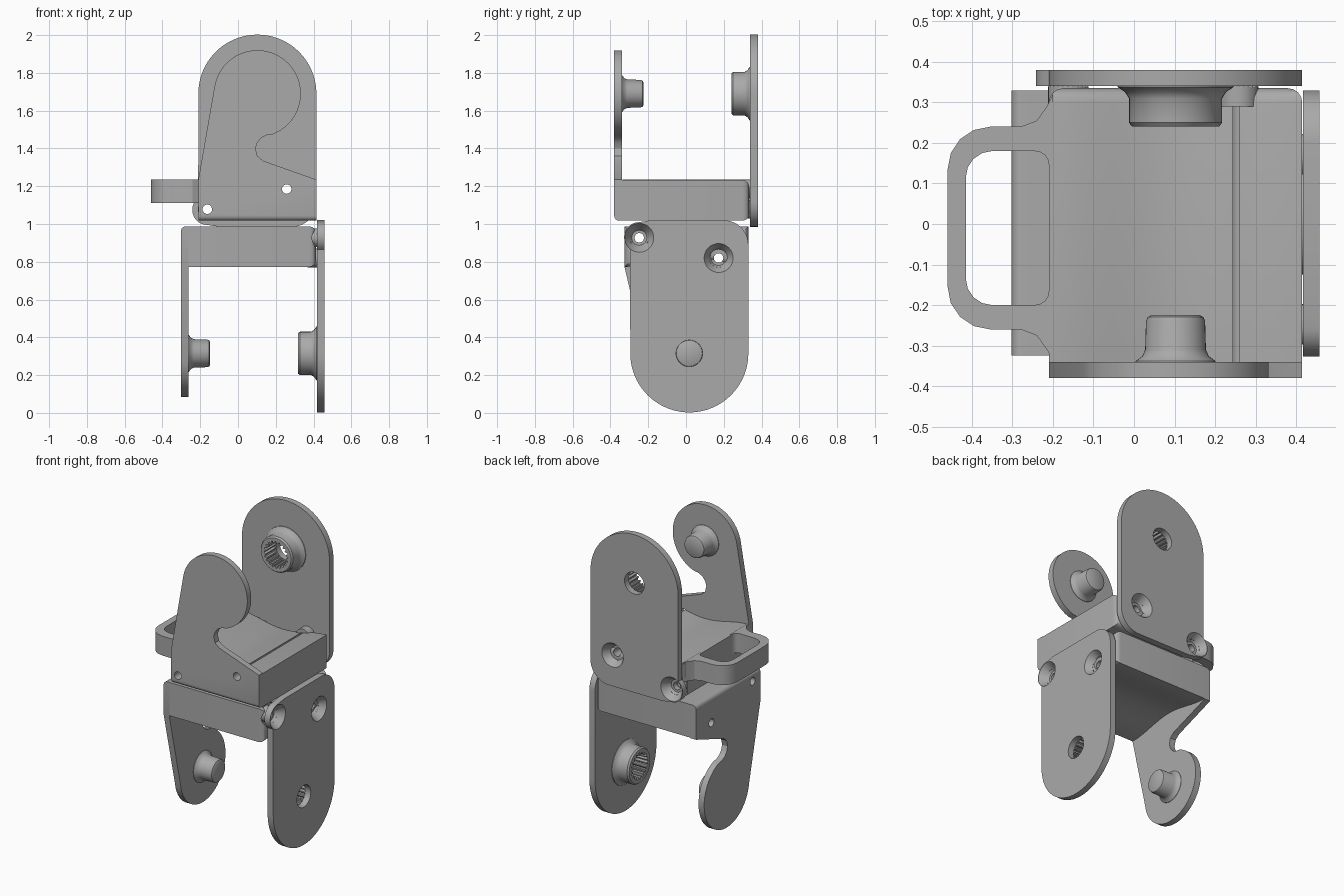
import bpy, bmesh
from math import sin, cos, pi, radians
from mathutils import Matrix, Vector

cube = bpy.data.objects.get("Cube")
if cube:
    bpy.data.objects.remove(cube)

grey = bpy.data.materials.new("plain_grey")
grey.use_nodes = True
grey.diffuse_color = (0.4, 0.4, 0.4, 1)
grey.node_tree.nodes["Principled BSDF"].inputs["Base Color"].default_value = (0.4, 0.4, 0.4, 1)


def arc(cx, cy, r, a0, a1, n):
    return [(cx + r * cos(radians(a0 + (a1 - a0) * i / n)),
             cy + r * sin(radians(a0 + (a1 - a0) * i / n))) for i in range(n + 1)]


def finish(name, bm):
    bmesh.ops.remove_doubles(bm, verts=bm.verts, dist=1e-5)
    bmesh.ops.recalc_face_normals(bm, faces=bm.faces)
    me = bpy.data.meshes.new(name)
    bm.to_mesh(me)
    bm.free()
    me.materials.append(grey)
    ob = bpy.data.objects.new(name, me)
    bpy.context.collection.objects.link(ob)
    return ob


def prism(name, pts, d0, d1, flat=False, round_edge=None, radius=0.03):
    """Extrude an outline along y, or along z when flat."""
    place = (lambda p, d: (p[0], p[1], d)) if flat else (lambda p, d: (p[0], d, p[1]))
    bm = bmesh.new()
    face = bm.faces.new([bm.verts.new(place(p, d0)) for p in pts])
    shift = Vector(place((0, 0), d1 - d0))
    ext = bmesh.ops.extrude_face_region(bm, geom=[face])
    bmesh.ops.translate(bm, vec=shift, verts=[g for g in ext["geom"] if isinstance(g, bmesh.types.BMVert)])
    if round_edge:
        edges = [e for e in bm.edges if all(round_edge(v.co) for v in e.verts)]
        bmesh.ops.bevel(bm, geom=edges, offset=radius, segments=4, profile=0.5, affect='EDGES')
    return finish(name, bm)


def lathe(name, profile, u=0, v=0, n=40):
    """Turn (radius, depth) points around an axis along y."""
    bm = bmesh.new()
    rings = [[bm.verts.new((u + r * cos(2 * pi * i / n), d, v + r * sin(2 * pi * i / n)))
              for i in range(n)] for r, d in profile if r > 0]
    for a, b in zip(rings, rings[1:]):
        for i in range(n):
            j = (i + 1) % n
            bm.faces.new((a[i], a[j], b[j], b[i]))
    bm.faces.new(rings[0])
    bm.faces.new(rings[-1])
    return finish(name, bm)


def cut(ob, cutters):
    for c in cutters:
        c.hide_render = True
        mod = ob.modifiers.new("cut", 'BOOLEAN')
        mod.operation, mod.solver, mod.object = 'DIFFERENCE', 'EXACT', c
        bpy.context.view_layer.objects.active = ob
        bpy.ops.object.modifier_apply(modifier=mod.name)


def smooth(ob):
    bpy.ops.object.select_all(action='DESELECT')
    ob.select_set(True)
    bpy.context.view_layer.objects.active = ob
    bpy.ops.object.shade_smooth_by_angle(angle=radians(32))


SCREWS = [(-0.265, -0.612), (0.155, -0.505)]
HALF, BASE = 0.3125, -0.672


def bracket(prefix, left, matrix):
    """One bracket with its hinge axis at the local origin."""
    # Tall plate: round top, screw lug at one lower corner
    tall = prism(prefix + "_tall_plate",
                 arc(0, 0, HALF, 0, 180, 40) + arc(-0.265, -0.615, 0.08, 127, 270, 12)
                 + [(-0.2, -0.705)] + arc(HALF - 0.13, -0.575, 0.13, 270, 360, 10), 0.34, 0.38)
    # Short plate: round head with a hooked cut-out
    hook = [(0.05, -0.22), (0.02, -0.235), (0, -0.26), (-0.01, -0.29), (0, -0.33), (0.03, -0.355)]
    short = prism(prefix + "_short_plate",
                  [(left, BASE), (left, -0.455)] + arc(0, 0, 0.23, 172, -70, 40) + hook
                  + [(HALF, -0.455), (HALF, BASE)], -0.38, -0.34,
                  round_edge=lambda c: c.y < -0.375 and c.z < BASE + 0.01, radius=0.025)
    # Block between the plates, with a shallow hollow facing the hinge
    hollow = [(left + (HALF - left) * i / 16, -0.458 - 0.045 * sin(pi * i / 16) ** 2) for i in range(17)]
    block = prism(prefix + "_block", [(left, BASE)] + hollow + [(HALF, BASE)], -0.345, 0.335,
                  round_edge=lambda c: c.y > 0.33, radius=0.035)
    # Hinge socket and hinge pin
    socket = lathe(prefix + "_socket", [(0.145, 0.345), (0.142, 0.337), (0.125, 0.326), (0.115, 0.31),
                                        (0.115, 0.25), (0.107, 0.24)])
    pin = lathe(prefix + "_pin", [(0.1, -0.345), (0.098, -0.338), (0.082, -0.326), (0.075, -0.31),
                                  (0.073, -0.24), (0.069, -0.23), (0.06, -0.225)])
    # Cups behind the screw heads
    cups = [lathe(prefix + "_screw_cup_%d" % i, [(0.05, 0.29), (0.05, 0.342)], u, v, 24)
            for i, (u, v) in enumerate(SCREWS)]

    # Holes: screws, countersinks, toothed bore, clearance at the lug
    holes = [lathe("screw_cutter", [(0.025, -0.5), (0.025, 0.5)], u, v, 24) for u, v in SCREWS]
    sinks = [lathe("sink_cutter", [(0.08, 0.385), (0.04, 0.325)], u, v, 32) for u, v in SCREWS]
    bore = lathe("bore_cutter", [(0.07, 0.3), (0.07, 0.5)])
    teeth = [((0.086 if i % 4 < 2 else 0.072) * cos(2 * pi * i / 80),
              (0.086 if i % 4 < 2 else 0.072) * sin(2 * pi * i / 80)) for i in range(80)]
    gear = prism("gear_cutter", teeth, 0.2, 0.4)
    notch = lathe("notch_cutter", [(0.075, 0.285), (0.075, 0.5)], *SCREWS[0], 24)
    cut(tall, holes + sinks + [bore])
    cut(short, holes)
    cut(block, holes + [notch])
    cut(socket, [gear])
    for c in cups:
        cut(c, holes + sinks)
    for c in holes + sinks + [bore, gear, notch]:
        bpy.data.objects.remove(c)

    for ob in [tall, short, block, socket, pin] + cups:
        ob.data.transform(matrix)
        smooth(ob)


# Upper bracket opens upward; the lower one is turned over and a quarter round
bracket("upper", -HALF, Matrix.Translation((0.1025, 0, 1.69)))
turn = Matrix(((0, 1, 0, 0.0775), (1, 0, 0, 0.0175), (0, 0, -1, 0.315), (0, 0, 0, 1)))
bracket("lower", -0.3425, turn)

# Side loop handle on the upper bracket
outer = ([(-0.2, -0.335), (-0.215, -0.31), (-0.24, -0.275), (-0.28, -0.26)]
         + arc(-0.355, -0.155, 0.105, 270, 180, 4) + arc(-0.355, 0.135, 0.105, 180, 90, 4)
         + [(-0.28, 0.24), (-0.24, 0.255), (-0.215, 0.29), (-0.2, 0.32)])
inner = ([(-0.2, 0.14)] + arc(-0.245, 0.145, 0.035, 0, 90, 4) + arc(-0.35, 0.115, 0.065, 90, 180, 4)
         + arc(-0.35, -0.135, 0.065, 180, 270, 4) + arc(-0.245, -0.165, 0.035, 270, 360, 4) + [(-0.2, -0.16)])
smooth(prism("loop_handle", outer + inner, 1.11, 1.235, flat=True))
